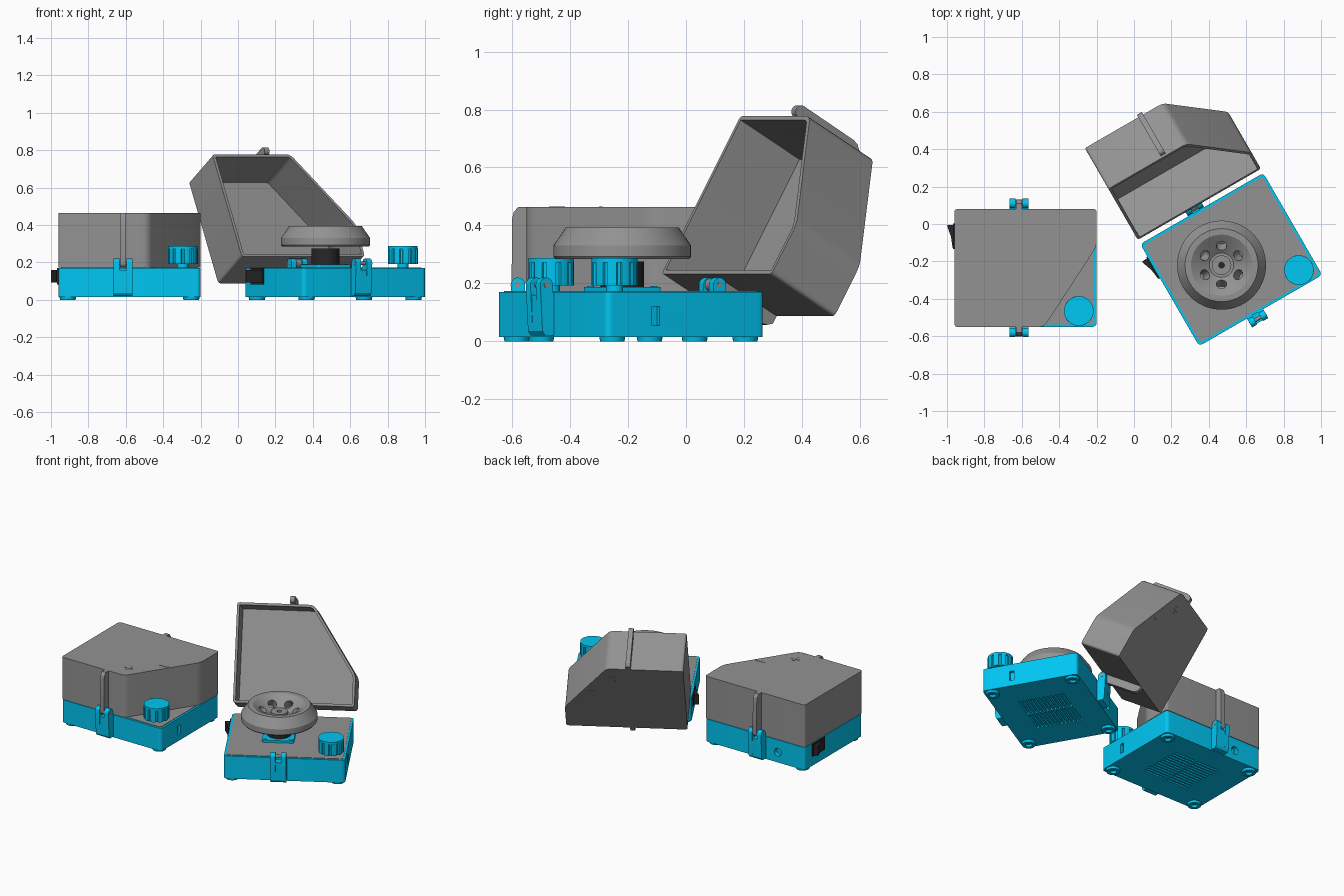
import bpy, bmesh
from math import sin, cos, pi, radians
from mathutils import Matrix, Vector

if "Cube" in bpy.data.objects:
    bpy.data.objects.remove(bpy.data.objects["Cube"])

W, D = 0.38, 0.315            # half width and half depth of a housing
PIVOT = Vector((0, D + 0.03, 0.195))
CYCLE = Matrix(((0, 0, 1, 0), (1, 0, 0, 0), (0, 1, 0, 0), (0, 0, 0, 1)))  # (y,z) profile along x


def material(name, rgb):
    m = bpy.data.materials.new(name)
    m.diffuse_color = (*rgb, 1)
    m.use_nodes = True
    m.node_tree.nodes["Principled BSDF"].inputs["Base Color"].default_value = m.diffuse_color
    return m


BLUE = material("blue_plastic", (0.0, 0.57, 0.9))
GREY = material("dark_grey_plastic", (0.29, 0.29, 0.29))
BLACK = material("black_plastic", (0.02, 0.02, 0.02))


def rounded(pts, cuts, n=6):
    out = []
    for i, p in enumerate(pts):
        p, a, b = Vector(p), Vector(pts[i - 1]), Vector(pts[(i + 1) % len(pts)])
        a, b = p + (a - p).normalized() * cuts[i], p + (b - p).normalized() * cuts[i]
        for k in range(n + 1):
            s = k / n
            out.append(a * (1 - s) ** 2 + p * 2 * s * (1 - s) + b * s * s)
    return out


def rect(w, d, r):
    return rounded([(-w, -d), (w, -d), (w, d), (-w, d)], [r] * 4)


def circle(r, n=32, cx=0, cy=0, a0=0, a1=2 * pi):
    full = abs(a1 - a0) > 6.2
    return [(cx + r * cos(a0 + (a1 - a0) * k / (n if full else n - 1)),
             cy + r * sin(a0 + (a1 - a0) * k / (n if full else n - 1))) for k in range(n)]


def prism(bm, pts, z0, z1, M=Matrix()):
    lo = [bm.verts.new(M @ Vector((p[0], p[1], z0))) for p in pts]
    hi = [bm.verts.new(M @ Vector((p[0], p[1], z1))) for p in pts]
    bottom = bm.faces.new(lo[::-1])
    bm.faces.new(hi)
    for i in range(len(pts)):
        j = (i + 1) % len(pts)
        bm.faces.new((lo[i], lo[j], hi[j], hi[i]))
    return bottom


def box(bm, c, s):
    bmesh.ops.create_cube(bm, size=1, matrix=Matrix.Translation(c) @ Matrix.Diagonal((*s, 1)))


def lathe(bm, prof, n=48, M=Matrix()):
    rings = [[bm.verts.new(M @ Vector((r * cos(2 * pi * k / n), r * sin(2 * pi * k / n), z)))
              for k in range(n)] for r, z in prof]
    for i in range(len(rings)):
        a, b = rings[i], rings[(i + 1) % len(rings)]
        for k in range(n):
            j = (k + 1) % n
            bm.faces.new((a[k], a[j], b[j], b[k]))


def finish(name, bm, M, mat=GREY, cutter=None):
    def to_obj(b, label):
        bmesh.ops.recalc_face_normals(b, faces=b.faces)
        me = bpy.data.meshes.new(label)
        b.to_mesh(me)
        b.free()
        o = bpy.data.objects.new(label, me)
        bpy.context.collection.objects.link(o)
        o.matrix_world = M
        o.data.materials.append(mat)
        return o
    ob = to_obj(bm, name)
    bpy.ops.object.select_all(action='DESELECT')
    bpy.context.view_layer.objects.active = ob
    ob.select_set(True)
    if cutter:
        c = to_obj(cutter, name + "_cutter")
        c.hide_render = True
        mod = ob.modifiers.new("cut", 'BOOLEAN')
        mod.operation, mod.object, mod.solver = 'DIFFERENCE', c, 'EXACT'
        bpy.ops.object.modifier_apply(modifier=mod.name)
        bpy.data.objects.remove(c)
    bpy.ops.object.shade_smooth_by_angle(angle=radians(25))


def unit(tag, center, turn, opening):
    M = Matrix.Translation((*center, 0)) @ Matrix.Rotation(radians(turn), 4, 'Z')
    L = M @ Matrix.Translation(PIVOT) @ Matrix.Rotation(radians(-opening), 4, 'X') @ Matrix.Translation(-PIVOT)
    name = lambda s: tag + "_" + s

    # base housing with vents, side slot and rear socket
    bm, cut = bmesh.new(), bmesh.new()
    prism(bm, rect(W, D, 0.025), 0.015, 0.17)
    for i in range(12):
        for x in (-0.092, 0.092):
            box(cut, (x, -0.143 + i * 0.026, 0.015), (0.168, 0.013, 0.04))
    box(cut, (W, -0.12, 0.088), (0.04, 0.03, 0.065))
    prism(cut, circle(0.027, 24), -0.03, 0.03,
          Matrix.Translation((-0.175, D, 0.085)) @ Matrix.Rotation(pi / 2, 4, 'X'))
    finish(name("base"), bm, M, BLUE, cut)

    # feet with screw recesses
    bm = bmesh.new()
    for x in (-0.33, 0.33):
        for y in (-0.265, 0.265):
            lathe(bm, [(0.045, 0.016), (0.042, 0), (0.022, 0), (0.018, 0.016)], 24,
                  Matrix.Translation((x, y, 0)))
    finish(name("feet"), bm, M, BLUE)

    # top deck
    bm = bmesh.new()
    prism(bm, rect(W - 0.014, D - 0.014, 0.018), 0.16, 0.173)
    finish(name("deck"), bm, M)

    # hinge and latch brackets: two ears and a web each
    bm = bmesh.new()
    ear = [(-0.01, 0.02), (0.035, 0.02), (0.046, 0.035)] + \
        circle(0.025, 12, 0.03, 0.195, 0, pi) + [(0.005, 0.17), (-0.01, 0.16)]
    web = [(-0.01, 0.02), (0.035, 0.02), (0.046, 0.035), (0.05, 0.16), (-0.01, 0.16)]
    for s in (-1, 1):
        for prof, x0, x1 in ((ear, -0.085, -0.053), (ear, -0.017, 0.015), (web, -0.053, -0.017)):
            prism(bm, [(s * (D + u), z) for u, z in prof], x0, x1, CYCLE)
    finish(name("brackets"), bm, M, BLUE)

    # lid: hollow box with one cut corner
    bm = bmesh.new()
    outline = rounded([(-W, -D), (0.10, -D), (W, 0.115), (W, D), (-W, D)], [0.018, 0.03, 0.03, 0.018, 0.018])
    rim = prism(bm, outline, 0.173, 0.463)
    bmesh.ops.recalc_face_normals(bm, faces=bm.faces)
    bmesh.ops.inset_region(bm, faces=[rim], thickness=0.016, use_even_offset=True)
    bmesh.ops.inset_region(bm, faces=[rim], thickness=0.001, depth=-0.27, use_even_offset=True)
    finish(name("lid"), bm, L)

    # raised plus and minus marks on the lid
    bm = bmesh.new()
    box(bm, (0.06, -0.21, 0.463), (0.055, 0.012, 0.004))
    box(bm, (0.06, -0.21, 0.463), (0.012, 0.055, 0.004))
    box(bm, (0.22, -0.06, 0.463), (0.065, 0.012, 0.004))
    finish(name("lid_marks"), bm, L)

    # lid straps with eyes, front and back
    bm = bmesh.new()
    strap = [(-0.005, 0.215)] + circle(0.022, 12, 0.03, 0.195, pi, 2 * pi) + \
        [(0.05, 0.425), (0.045, 0.445), (0.03, 0.463), (-0.005, 0.463)]
    for s in (-1, 1):
        prism(bm, [(s * (D + u), z) for u, z in strap], -0.05, -0.02, CYCLE)
    finish(name("lid_straps"), bm, L)

    # hinge pins
    bm = bmesh.new()
    for s in (-1, 1):
        prism(bm, circle(0.01, 16, s * (D + 0.03), 0.195), -0.086, 0.016, CYCLE)
    finish(name("hinge_pins"), bm, M)

    # speed knob: fluted grip under a round cap
    K = M @ Matrix.Translation((0.285, -0.23, 0))
    bm = bmesh.new()
    star = []
    for k in range(10):
        for off, r in ((-0.2, 0.079), (0, 0.08), (0.2, 0.079), (0.24, 0.071), (0.39, 0.071)):
            a = 2 * pi * k / 10 + off
            star.append((r * cos(a), r * sin(a)))
    prism(bm, star, 0.192, 0.274)
    prism(bm, circle(0.079, 48), 0.272, 0.287)
    prism(bm, circle(0.03, 24), 0.165, 0.195)
    finish(name("knob"), bm, K, BLUE)

    # power switch: frame and tilted rocker
    bm = bmesh.new()
    box(bm, (-W, 0.17, 0.125), (0.014, 0.135, 0.088))
    prism(bm, [(-0.375, 0.105), (-0.375, 0.232), (-0.42, 0.228), (-0.398, 0.165), (-0.39, 0.107)], 0.092, 0.158)
    finish(name("switch"), bm, M, BLACK)

    # motor mount, screws and motor
    R = M @ Matrix.Translation((-0.06, 0, 0))
    bm = bmesh.new()
    prism(bm, rect(0.1, 0.1, 0.012), 0.17, 0.188)
    for x in (-0.08, 0.08):
        for y in (-0.08, 0.08):
            prism(bm, circle(0.012, 12, x, y), 0.186, 0.191)
    finish(name("motor_mount"), bm, R, BLUE)
    bm = bmesh.new()
    prism(bm, circle(0.075, 32), 0.186, 0.275)
    finish(name("motor"), bm, R, BLACK)

    # rotor bowl with six tilted tube holes
    bm, cut = bmesh.new(), bmesh.new()
    lathe(bm, [(0.015, 0.285), (0.232, 0.285), (0.238, 0.292), (0.238, 0.33), (0.195, 0.393), (0.163, 0.393),
               (0.15, 0.385), (0.065, 0.325), (0.052, 0.325), (0.052, 0.345), (0.015, 0.345)], 64)
    for k in range(6):
        T = Matrix.Rotation(k * pi / 3, 4, 'Z') @ Matrix.Translation((0.107, 0, 0.345)) @ \
            Matrix.Rotation(radians(-35), 4, 'Y')
        prism(cut, circle(0.028, 24), -0.05, 0.05, T)
    finish(name("rotor"), bm, R, GREY, cut)


unit("closed", (-0.58, -0.235), 0, 0)
unit("open", (0.52, -0.19), 30, 120)
